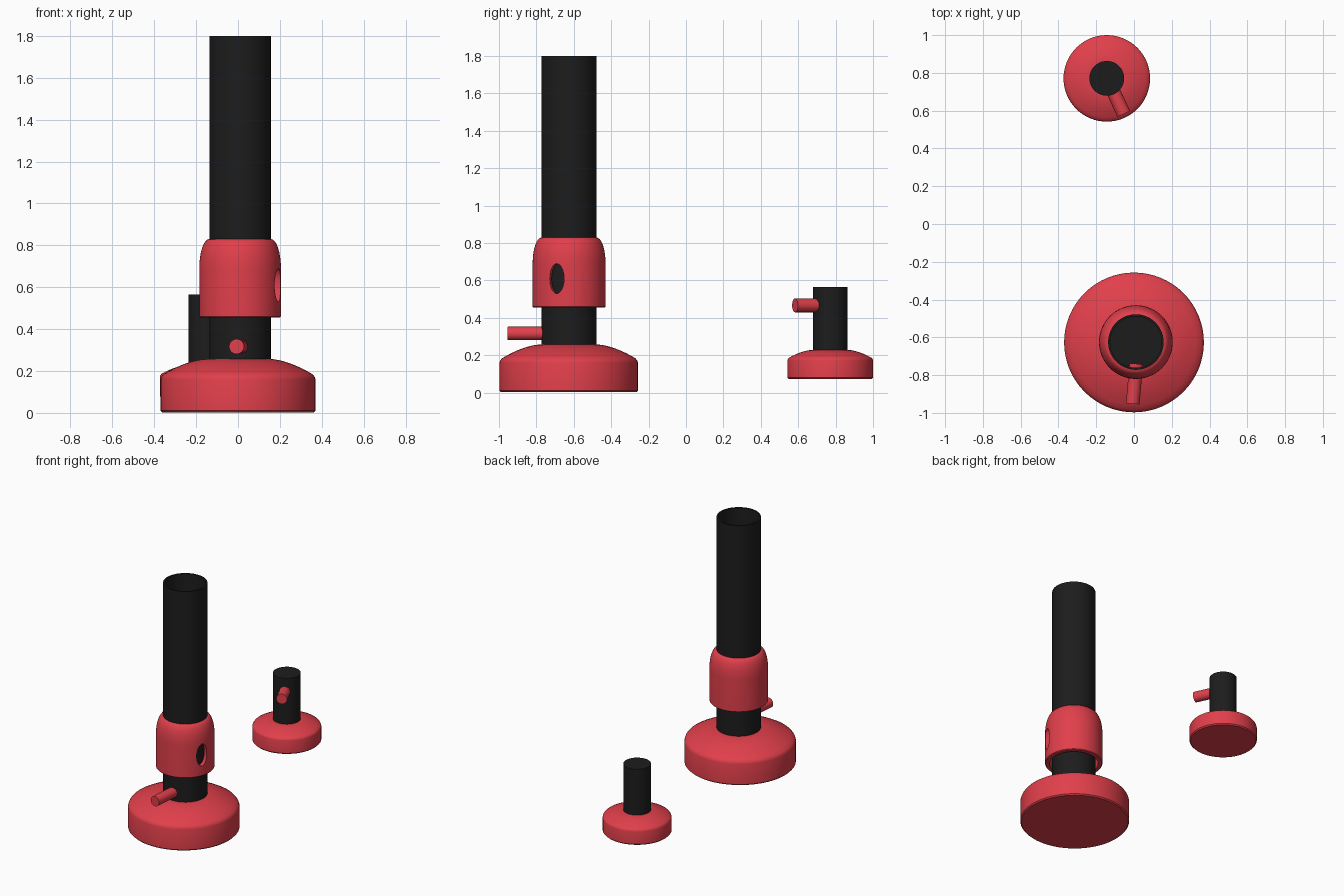
import bpy, bmesh, math
from mathutils import Vector, Matrix

if "Cube" in bpy.data.objects:
    bpy.data.objects.remove(bpy.data.objects["Cube"])


def material(name, color):
    m = bpy.data.materials.new(name)
    m.diffuse_color = color
    m.use_nodes = True
    m.node_tree.nodes["Principled BSDF"].inputs["Base Color"].default_value = m.diffuse_color
    return m


RED = material("red_enamel", (0.75, 0.05, 0.07, 1))
BLACK = material("black_metal", (0.012, 0.012, 0.012, 1))


def finish(name, bm, mat, loc):
    bmesh.ops.remove_doubles(bm, verts=bm.verts, dist=1e-5)
    bmesh.ops.recalc_face_normals(bm, faces=bm.faces)
    mesh = bpy.data.meshes.new(name)
    bm.to_mesh(mesh)
    bm.free()
    mesh.materials.append(mat)
    ob = bpy.data.objects.new(name, mesh)
    ob.location = loc
    bpy.context.collection.objects.link(ob)
    return ob


def smooth(ob):
    bpy.ops.object.select_all(action='DESELECT')
    ob.select_set(True)
    bpy.context.view_layer.objects.active = ob
    bpy.ops.object.shade_smooth_by_angle(angle=math.radians(35))


def lathe(name, profile, mat, loc, closed=False, steps=64):
    """Spin an (r, z) profile around z."""
    bm = bmesh.new()
    vs = [bm.verts.new((r, 0, z)) for r, z in profile]
    edges = [bm.edges.new(p) for p in zip(vs, vs[1:])]
    if closed:
        edges.append(bm.edges.new((vs[-1], vs[0])))
    bmesh.ops.spin(bm, geom=vs + edges, cent=(0, 0, 0), axis=(0, 0, 1),
                   angle=math.tau, steps=steps, use_merge=True)
    return finish(name, bm, mat, loc)


def rod(name, start, end, r, mat):
    a, b = Vector(start), Vector(end)
    d = b - a
    bm = bmesh.new()
    rot = d.to_track_quat('Z', 'Y').to_matrix().to_4x4()
    bmesh.ops.create_cone(bm, cap_ends=True, segments=32, radius1=r, radius2=r,
                          depth=d.length, matrix=rot)
    ob = finish(name, bm, mat, (a + b) / 2)
    smooth(ob)


def base(name, r, bottom, wall, top, neck, loc):
    # Straight wall, rounded shoulder, shallow dome up to the tube
    pts = [(0, bottom), (r - 0.008, bottom), (r, bottom + 0.008), (r, wall),
           (r * 0.99, wall + 0.012 * r / 0.37), (r * 0.965, wall + 0.024 * r / 0.37)]
    z0, r0 = pts[-1][1], pts[-1][0]
    for i in range(1, 9):
        t = i / 8
        pts.append((r0 + (neck - r0) * t, z0 + (top - z0) * (1 - (1 - t) ** 1.7)))
    pts.append((0, top))
    smooth(lathe(name, pts, RED, loc))


# Large burner
base("large_base", 0.37, 0.003, 0.16, 0.258, 0.147, (0, -0.627, 0))
C = Vector((0.01, -0.625, 0))
smooth(lathe("large_tube", [(0, 0.2), (0.147, 0.2), (0.147, 1.8), (0.136, 1.8),
                            (0.136, 0.27), (0, 0.27)], BLACK, C))
rod("large_gas_inlet", (0.012, -0.74, 0.317), (-0.007, -0.952, 0.317), 0.036, RED)

# Air collar with rounded shoulder and an oval air hole
shoulder = [(0.147 + 0.048 * math.cos(a), 0.69 + 0.14 * math.sin(a))
            for a in (math.radians(11.25 * i) for i in range(9))]
collar = lathe("air_collar", [(0.165, 0.455), (0.19, 0.455), (0.195, 0.46)]
               + shoulder + [(0.146, 0.80), (0.165, 0.72)], RED, C, closed=True)
ang = math.radians(-20)
bm = bmesh.new()
bmesh.ops.create_cone(bm, cap_ends=True, segments=32, radius1=1, radius2=1, depth=1,
                      matrix=Matrix.Rotation(ang, 4, 'Z')
                      @ Matrix.Diagonal((0.12, 0.041, 0.08, 1))
                      @ Matrix.Rotation(math.pi / 2, 4, 'Y'))
cutter = finish("air_hole_cutter", bm, RED,
                C + Vector((0.19 * math.cos(ang), 0.19 * math.sin(ang), 0.61)))
cutter.hide_render = True
cutter.hide_viewport = True
mod = collar.modifiers.new("air_hole", 'BOOLEAN')
mod.operation, mod.object, mod.solver = 'DIFFERENCE', cutter, 'EXACT'
bpy.context.view_layer.update()
bpy.context.view_layer.objects.active = collar
bpy.ops.object.modifier_apply(modifier=mod.name)
bpy.data.objects.remove(cutter)
smooth(collar)

# Small burner
S = Vector((-0.144, 0.771, 0))
base("small_base", 0.229, 0.072, 0.172, 0.229, 0.092, S)
smooth(lathe("small_tube", [(0, 0.18), (0.092, 0.18), (0.092, 0.565), (0, 0.565)], BLACK, S))
rod("small_gas_inlet", S + Vector((0.03, -0.06, 0.467)),
    S + Vector((0.09, -0.188, 0.467)), 0.037, RED)
